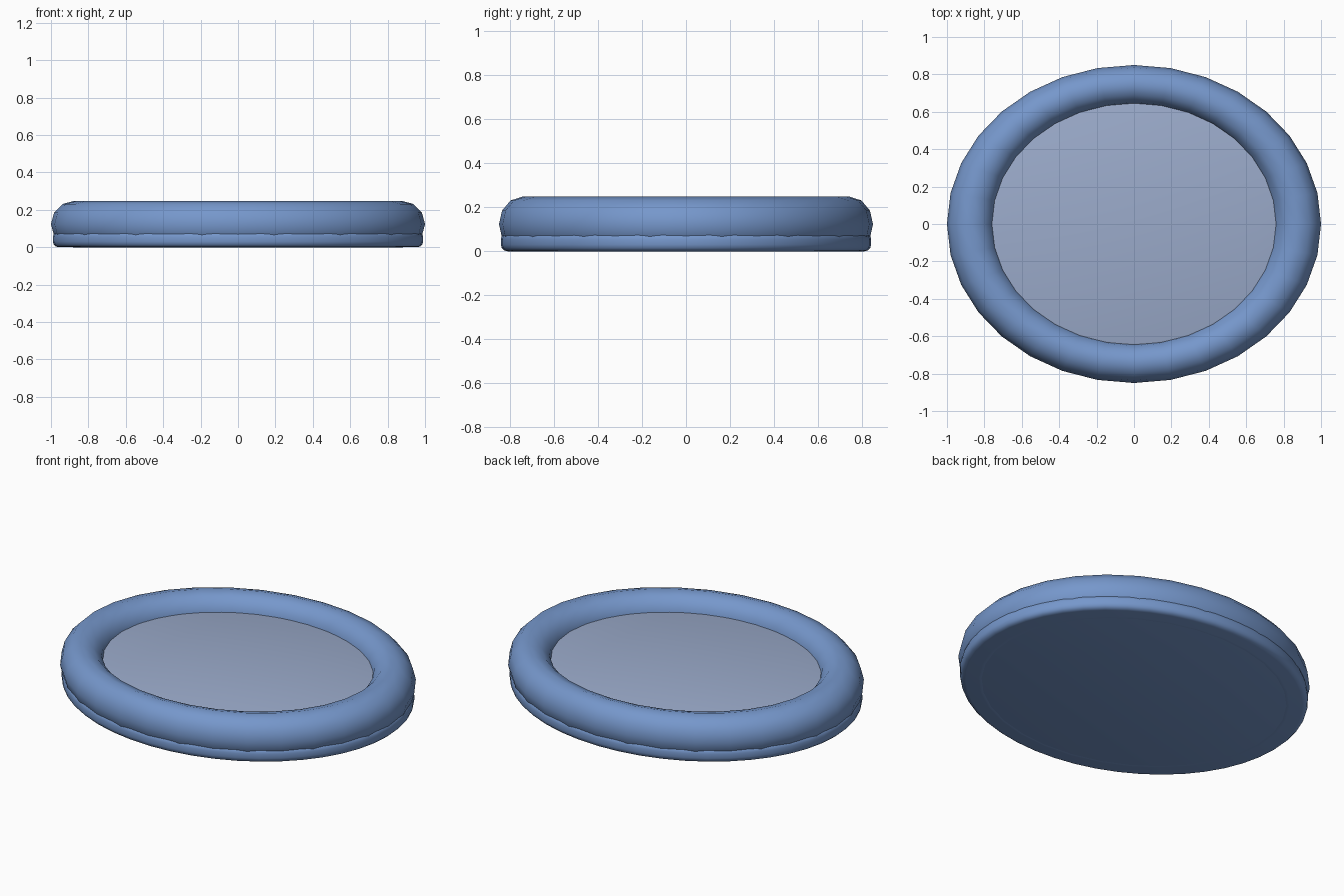
import bpy
import math

cube = bpy.data.objects.get("Cube")
if cube:
    bpy.data.objects.remove(cube, do_unlink=True)

DEPTH = 0.85  # oval depth relative to width


def material(name, colour):
    mat = bpy.data.materials.new(name)
    mat.use_nodes = True
    mat.diffuse_color = (*colour, 1)
    mat.node_tree.nodes["Principled BSDF"].inputs["Base Color"].default_value = (*colour, 1)
    return mat


def finish(name, mat):
    """Name the active object, make it oval, colour and smooth it."""
    obj = bpy.context.object
    obj.name = name
    obj.scale.y = DEPTH
    bpy.ops.object.transform_apply(location=False, rotation=False, scale=True)
    obj.data.materials.append(mat)
    return obj


def rounded_disc(name, radius, bottom, top, bevel, mat):
    bpy.ops.mesh.primitive_cylinder_add(
        vertices=48, radius=radius, depth=top - bottom, location=(0, 0, (top + bottom) / 2))
    obj = finish(name, mat)
    mod = obj.modifiers.new("rounded_edge", "BEVEL")
    mod.width = bevel
    mod.segments = 3
    mod.limit_method = "ANGLE"
    mod.angle_limit = math.radians(40)
    bpy.ops.object.modifier_apply(modifier=mod.name)
    bpy.ops.object.shade_smooth_by_angle(angle=math.radians(40))
    return obj


blue = material("soft_blue", (0.18, 0.31, 0.60))
pale = material("pale_blue", (0.33, 0.41, 0.60))

# Flat base under the whole bed
rounded_disc("base", 0.99, 0, 0.085, 0.03, blue)

# Padded rim
bpy.ops.mesh.primitive_torus_add(
    major_segments=32, minor_segments=12, major_radius=0.875, minor_radius=0.125,
    location=(0, 0, 0.123))
finish("padded_rim", blue)
bpy.ops.object.shade_smooth()

# Inner cushion
rounded_disc("cushion", 0.785, 0.06, 0.16, 0.03, pale)
